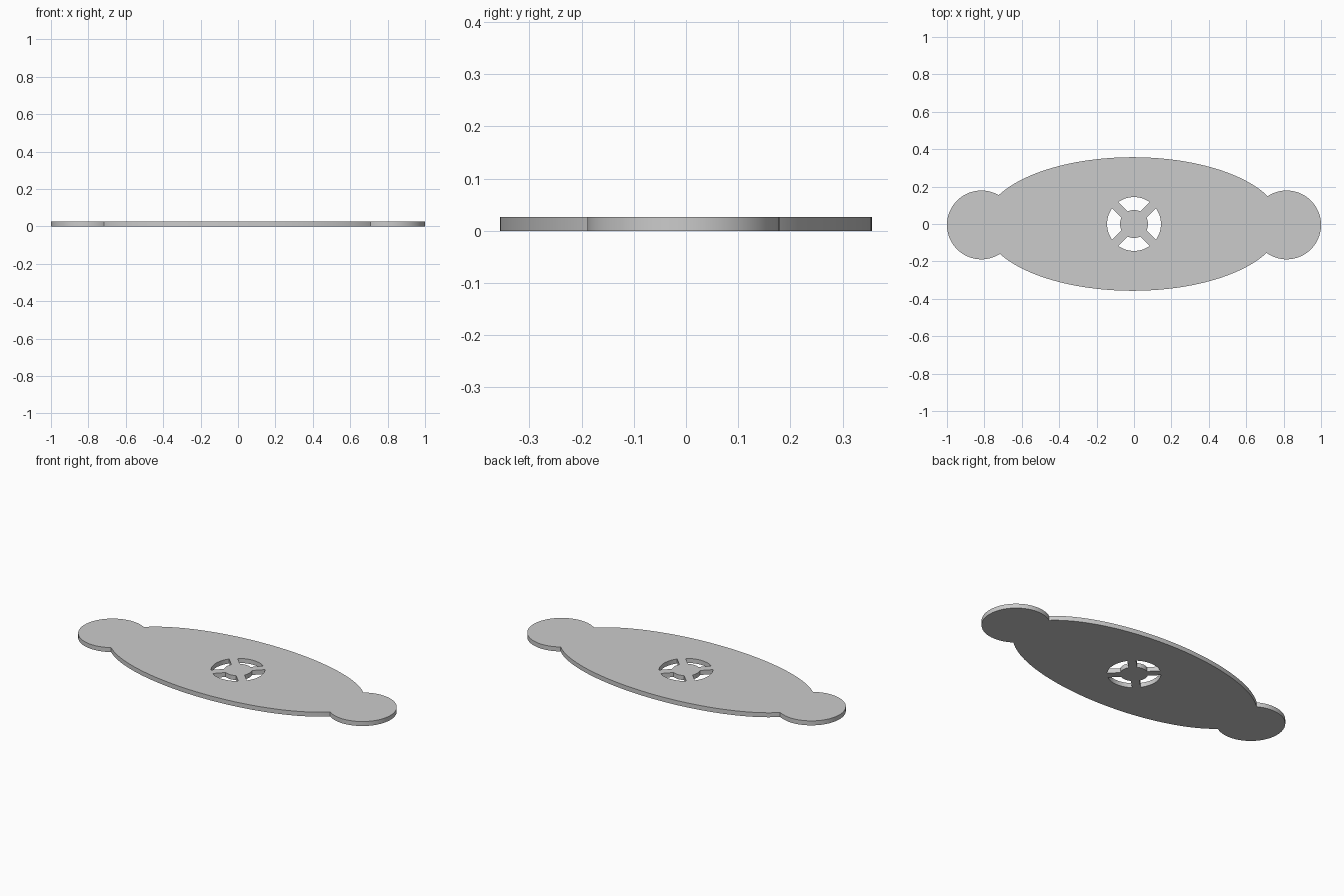
import bpy, bmesh
from math import cos, sin, atan2, asin, pi, radians, hypot

if "Cube" in bpy.data.objects:
    bpy.data.objects.remove(bpy.data.objects["Cube"])

THICK = 0.0265
A, B, EX = 0.794, 0.357, -0.007          # central ellipse
R, CX, CY = 0.184, 0.816, -0.005         # end discs
R_IN, R_OUT, SPOKE = 0.075, 0.144, 0.046  # pierced ring


def ellipse(t):
    return (EX + A * cos(t), B * sin(t))


def arc(point, t0, t1, n):
    return [point(t0 + (t1 - t0) * i / n) for i in range(n + 1)]


def junction(cx, t_in, t_out):
    # ellipse angle where it meets the disc centred at cx
    for _ in range(50):
        t = (t_in + t_out) / 2
        x, y = ellipse(t)
        if hypot(x - cx, y - CY) < R:
            t_in = t
        else:
            t_out = t
    return t_in


def disc_arc(cx, t0, t1, n=72):
    # outer disc arc, counterclockwise, between two ellipse angles
    (x0, y0), (x1, y1) = ellipse(t0), ellipse(t1)
    a0, a1 = atan2(y0 - CY, x0 - cx), atan2(y1 - CY, x1 - cx)
    if a1 < a0:
        a1 += 2 * pi
    return arc(lambda a: (cx + R * cos(a), CY + R * sin(a)), a0, a1, n)[1:-1]


# Outer outline: two elliptical sides joined by the end discs
ru, rl = junction(CX, 0, pi / 2), junction(CX, 0, -pi / 2)
lu, ll = junction(-CX, pi, pi / 2), junction(-CX, pi, 3 * pi / 2)
loops = [arc(ellipse, ru, lu, 96) + disc_arc(-CX, lu, ll)
         + arc(ellipse, ll, rl + 2 * pi, 96) + disc_arc(CX, rl, ru)]

# Four ring windows separated by parallel-sided diagonal spokes
for k in range(4):
    mid = k * pi / 2
    ho = pi / 4 - asin(SPOKE / 2 / R_OUT)
    hi = pi / 4 - asin(SPOKE / 2 / R_IN)
    loops.append(arc(lambda a: (R_OUT * cos(a), R_OUT * sin(a)), mid - ho, mid + ho, 20)
                 + arc(lambda a: (R_IN * cos(a), R_IN * sin(a)), mid + hi, mid - hi, 12))

# Filled and extruded flat profile
curve = bpy.data.curves.new("plate_profile", 'CURVE')
curve.dimensions = '2D'
curve.fill_mode = 'BOTH'
curve.extrude = THICK / 2
for pts in loops:
    s = curve.splines.new('POLY')
    s.points.add(len(pts) - 1)
    for p, (x, y) in zip(s.points, pts):
        p.co = (x, y, THICK / 2, 1)
    s.use_cyclic_u = True
plate = bpy.data.objects.new("pierced_oval_plate", curve)
plate.location.z = THICK / 2
bpy.context.collection.objects.link(plate)

# Convert to a welded mesh with smooth walls and crisp rims
bpy.context.view_layer.objects.active = plate
plate.select_set(True)
bpy.ops.object.convert(target='MESH')
plate = bpy.context.object
bm = bmesh.new()
bm.from_mesh(plate.data)
bmesh.ops.remove_doubles(bm, verts=bm.verts, dist=1e-5)
bmesh.ops.recalc_face_normals(bm, faces=bm.faces)
low = min(v.co.z for v in bm.verts)
bmesh.ops.translate(bm, verts=bm.verts, vec=(0, 0, -low - plate.location.z))
bm.to_mesh(plate.data)
bm.free()
bpy.ops.object.shade_smooth_by_angle(angle=radians(30))
